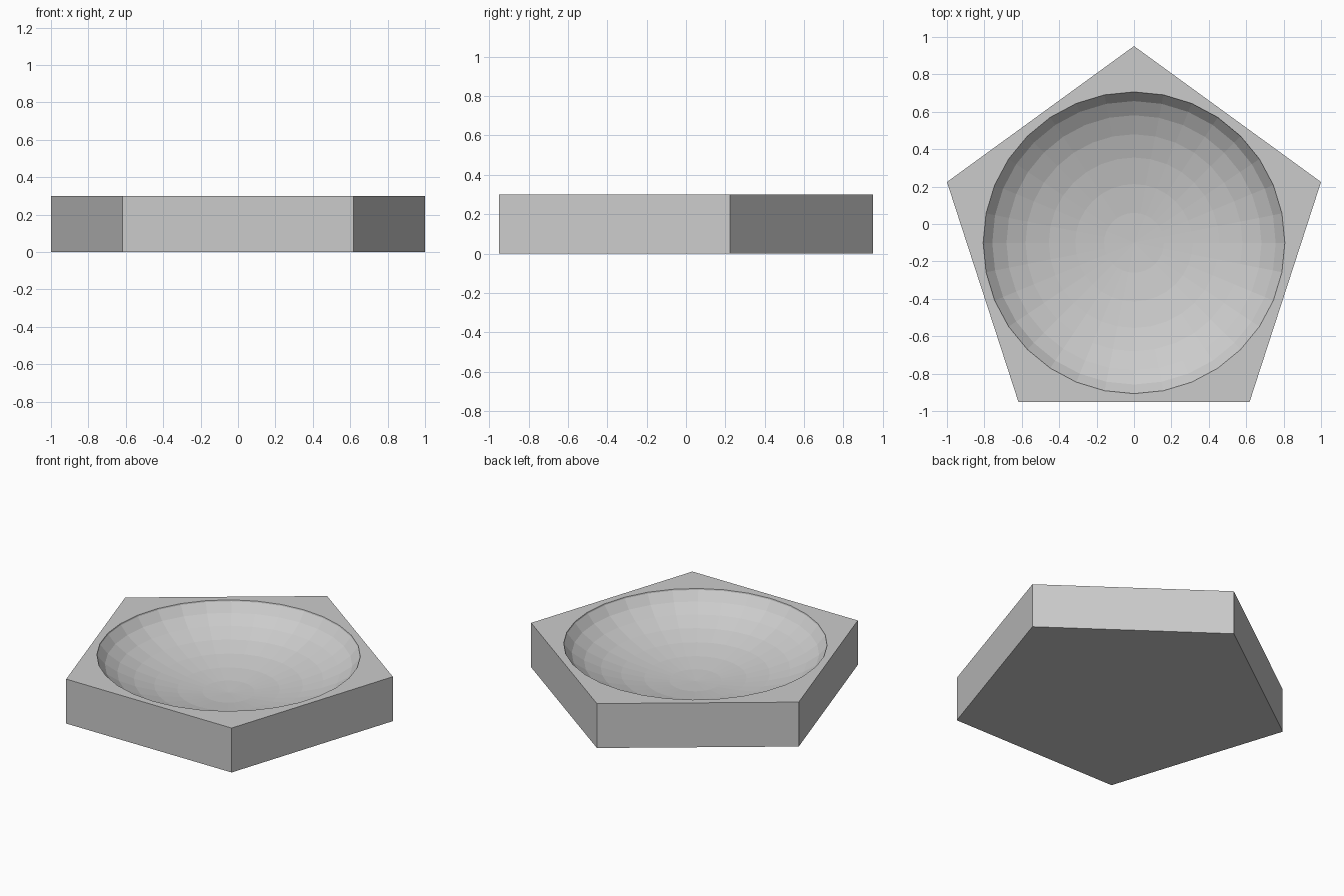
import bpy, math

if "Cube" in bpy.data.objects:
    bpy.data.objects.remove(bpy.data.objects["Cube"])

R = 1 / math.sin(math.radians(72))   # pentagon circumradius for a width of 2
CY = -(R - R * math.cos(math.radians(36))) / 2   # pentagon centre offset in y
H = 0.30

# Pentagonal slab with one corner pointing to the back
bpy.ops.mesh.primitive_cylinder_add(vertices=5, radius=R, depth=H, location=(0, CY, H / 2))
dish = bpy.context.object
dish.name = "pentagon_dish"
for v in dish.data.vertices:
    a = round(math.degrees(math.atan2(v.co.y, v.co.x)) - 90) // 72 * 72 + 90
    v.co.x, v.co.y = R * math.cos(math.radians(a)), R * math.sin(math.radians(a))

# Flattened sphere that hollows out the bowl
bpy.ops.mesh.primitive_uv_sphere_add(segments=32, ring_count=16, radius=1, location=(0, CY, 0.35))
cutter = bpy.context.object
cutter.name = "bowl_cutter"
cutter.scale = (0.82, 0.82, 0.30)
cutter.hide_render = True

cut = dish.modifiers.new("bowl", 'BOOLEAN')
cut.operation = 'DIFFERENCE'
cut.solver = 'EXACT'
cut.object = cutter
bpy.context.view_layer.objects.active = dish
bpy.ops.object.modifier_apply(modifier=cut.name)
bpy.data.objects.remove(cutter)
